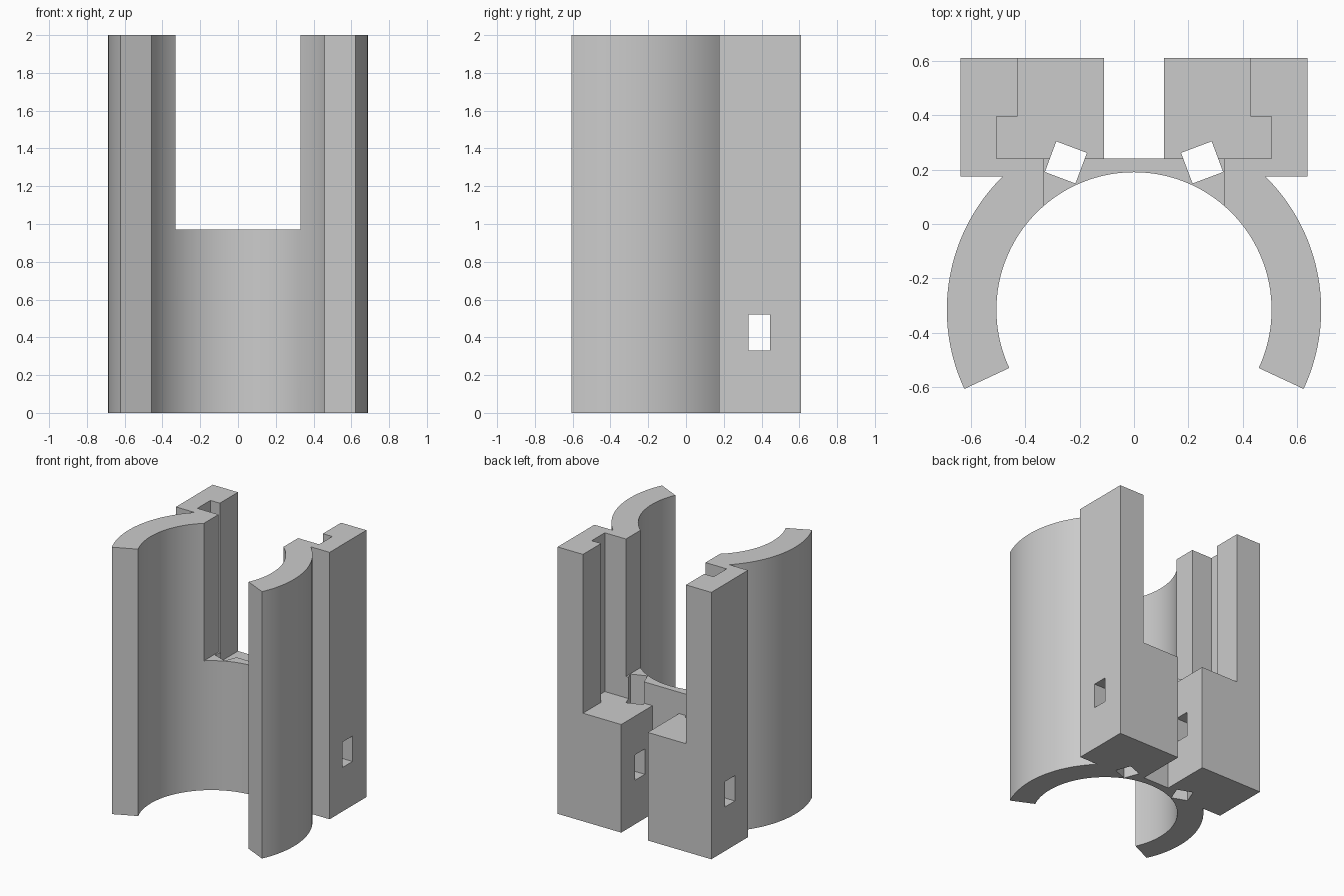
import bpy, bmesh, math
from math import radians, sin, cos

cube = bpy.data.objects.get("Cube")
if cube:
    bpy.data.objects.remove(cube, do_unlink=True)

grey = bpy.data.materials.new("light grey")
grey.use_nodes = True
grey.diffuse_color = (0.6, 0.6, 0.6, 1)
grey.node_tree.nodes["Principled BSDF"].inputs["Base Color"].default_value = (0.6, 0.6, 0.6, 1)


def prism(name, points, z0, z1):
    """Extrude a flat outline from z0 to z1."""
    bm = bmesh.new()
    face = bm.faces.new([bm.verts.new((x, y, z0)) for x, y in points])
    new = bmesh.ops.extrude_face_region(bm, geom=[face])["geom"]
    bmesh.ops.translate(bm, vec=(0, 0, z1 - z0),
                        verts=[v for v in new if isinstance(v, bmesh.types.BMVert)])
    bmesh.ops.recalc_face_normals(bm, faces=bm.faces)
    mesh = bpy.data.meshes.new(name)
    bm.to_mesh(mesh)
    bm.free()
    mesh.materials.append(grey)
    obj = bpy.data.objects.new(name, mesh)
    bpy.context.collection.objects.link(obj)
    return obj


def arc(radius, start, end, steps):
    """Points on a circle around the bore axis, angles in degrees."""
    angles = [radians(start + (end - start) * i / steps) for i in range(steps + 1)]
    return [(radius * cos(a), BORE_Y + radius * sin(a)) for a in angles]


def box(x0, x1, y0, y1):
    return [(x0, y0), (x1, y0), (x1, y1), (x0, y1)]


def mirrored(points):
    return [(-x, y) for x, y in reversed(points)]


# Body outline: open clamp ring with two square blocks behind it
BORE_Y = -0.315
INNER, OUTER, OPENING = 0.505, 0.687, -25
BLOCK_FRONT, BACK, WEB = 0.175, 0.61, 0.24
meet = math.degrees(math.asin((BLOCK_FRONT - BORE_Y) / OUTER))
right_side = arc(OUTER, OPENING, meet, 36) + [
    (0.637, BLOCK_FRONT), (0.637, BACK), (0.11, BACK), (0.11, WEB)]
bore = arc(INNER, 180 - OPENING, OPENING, 112)
body = prism("clamp_body", right_side + mirrored(right_side) + bore, 0, 2)

# Upper opening, stepped pocket, angled pin holes and cross hole
pocket = [(0.505, WEB), (0.505, 0.395), (0.427, 0.395), (0.427, 0.8)]
cutters = [
    prism("opening_cutter", box(-0.33, 0.33, -0.2, 0.3), 0.97, 2.2),
    prism("pocket_cutter", pocket + mirrored(pocket), 0.81, 2.2),
    prism("cross_hole_cutter", box(-1, 1, 0.33, 0.445), 0.33, 0.52),
]
tilt, reach = 20.5, 0.12 / math.sqrt(2)
pin = [(0.25 + reach * cos(radians(tilt + a)), 0.226 + reach * sin(radians(tilt + a)))
       for a in (45, 135, 225, 315)]
cutters.append(prism("left_pin_cutter", pin, -0.2, 2.2))
cutters.append(prism("right_pin_cutter", mirrored(pin), -0.2, 2.2))

for cutter in cutters:
    cutter.hide_render = True
    mod = body.modifiers.new(cutter.name, "BOOLEAN")
    mod.operation = "DIFFERENCE"
    mod.solver = "EXACT"
    mod.object = cutter

# Bake the cuts and drop the cutters
bpy.context.view_layer.update()
graph = bpy.context.evaluated_depsgraph_get()
baked = bpy.data.meshes.new_from_object(body.evaluated_get(graph))
body.modifiers.clear()
body.data = baked
for cutter in cutters:
    bpy.data.objects.remove(cutter, do_unlink=True)

# Smooth the curved walls, keep the edges sharp
for obj in bpy.context.selected_objects:
    obj.select_set(False)
body.select_set(True)
bpy.context.view_layer.objects.active = body
bpy.ops.object.shade_smooth_by_angle(angle=radians(20))
